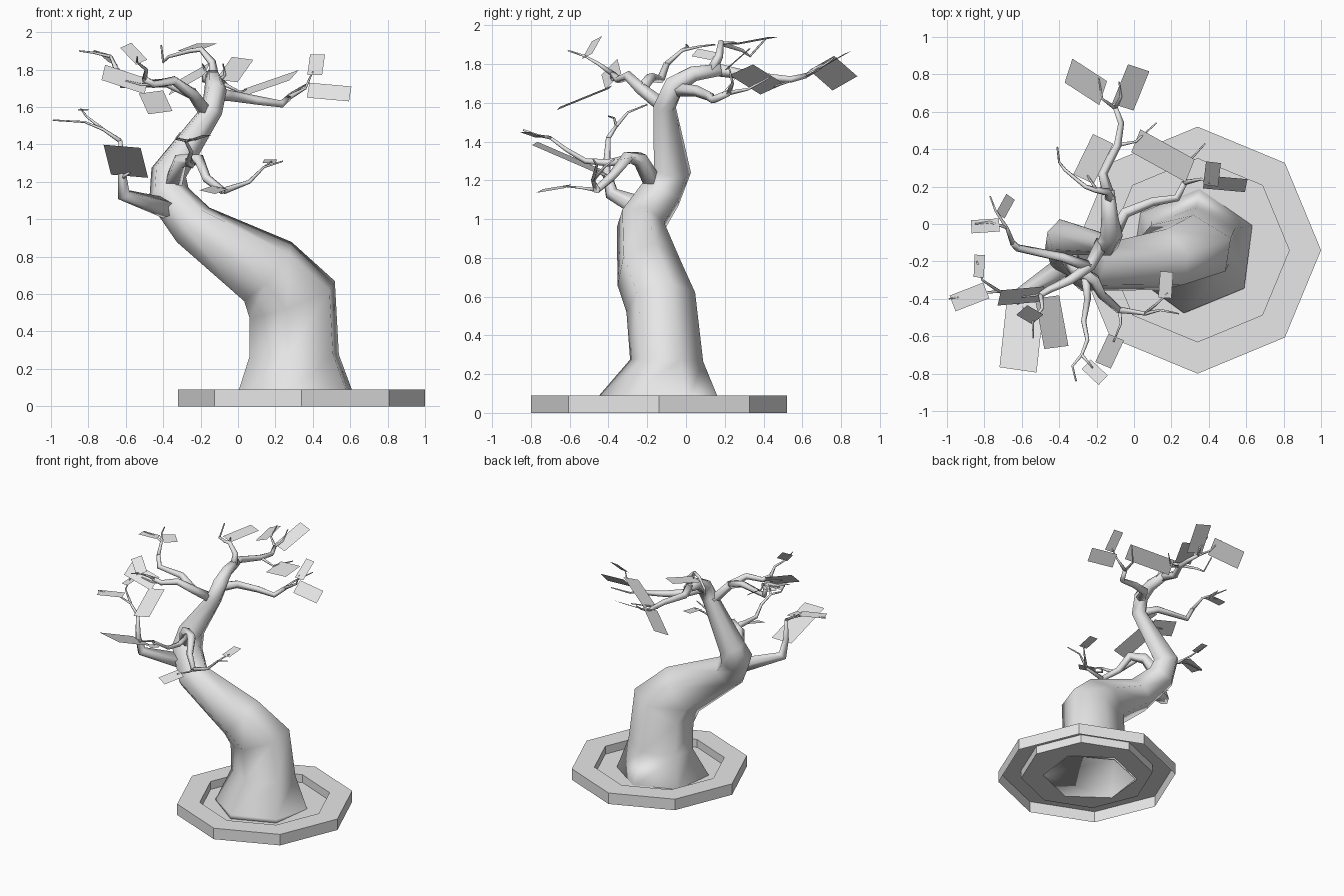
import bpy
import bmesh
from math import cos, sin, pi
from mathutils import Vector

default_cube = bpy.data.objects.get("Cube")
if default_cube:
    bpy.data.objects.remove(default_cube, do_unlink=True)

# One plain grey for everything
grey = bpy.data.materials.new("plain grey")
grey.use_nodes = True
grey.diffuse_color = (.8, .8, .8, 1)
grey.node_tree.nodes["Principled BSDF"].inputs["Base Color"].default_value = (.8, .8, .8, 1)


def finish(name, bm, smooth=False, fix_normals=True):
    """Turn a bmesh into a named, coloured object."""
    if fix_normals:
        bmesh.ops.recalc_face_normals(bm, faces=bm.faces)
    for face in bm.faces:
        face.smooth = smooth
    mesh = bpy.data.meshes.new(name)
    bm.to_mesh(mesh)
    bm.free()
    mesh.materials.append(grey)
    obj = bpy.data.objects.new(name, mesh)
    bpy.context.collection.objects.link(obj)
    return obj


def bridge(bm, lower, upper):
    """Join two closed rings of vertices with quads."""
    count = len(lower)
    for i in range(count):
        j = (i + 1) % count
        bm.faces.new((lower[i], lower[j], upper[j], upper[i]))


def tube(name, points, radii, sides, turn=0.0):
    """Sweep an elliptical ring along a path, carrying the frame without twist."""
    bm = bmesh.new()
    path = [Vector(p) for p in points]
    across = Vector((1, 0, 0))
    if abs((path[1] - path[0]).normalized().x) > .8:
        across = Vector((0, 1, 0))
    rings = []
    for i, centre in enumerate(path):
        before = path[max(i - 1, 0)]
        after = path[min(i + 1, len(path) - 1)]
        if 0 < i < len(path) - 1:
            along = (centre - before).normalized() + (after - centre).normalized()
        else:
            along = after - before
        along.normalize()
        across = (across - along * across.dot(along)).normalized()
        other = along.cross(across)
        wide, deep = radii[i]
        ring = []
        for k in range(sides):
            angle = turn + 2 * pi * k / sides
            ring.append(bm.verts.new(centre + across * wide * cos(angle) + other * deep * sin(angle)))
        rings.append(ring)
    for lower, upper in zip(rings, rings[1:]):
        bridge(bm, lower, upper)
    bm.faces.new(rings[0])
    bm.faces.new(rings[-1])
    return finish(name, bm, smooth=True)


def branch(name, thick, thin, *points):
    """A five-sided limb that tapers by a steady ratio from thick to thin."""
    last = len(points) - 1
    sizes = [thick * (thin / thick) ** (i / last) for i in range(last + 1)]
    return tube(name, points, [(size, size) for size in sizes], sides=5)


def leaf(name, base, tip, width, rise=0.0):
    """A flat rectangle from base to tip; rise lifts its left-hand edge."""
    base, tip = Vector(base), Vector(tip)
    along = (tip - base).normalized()
    side = Vector((-along.y, along.x, 0)).normalized() * width + Vector((0, 0, rise))
    side = (side - along * side.dot(along)) / 2
    bm = bmesh.new()
    corners = (base - side, tip - side, tip + side, base + side)
    bm.faces.new([bm.verts.new(corner) for corner in corners])
    return finish(name, bm, fix_normals=False)


# Octagonal planter: an open-bottomed shell with a sunken floor
planter = bmesh.new()
loops = []
for radius, height in [(.66, 0), (.66, .09), (.49, .09), (.49, .025)]:
    loops.append([planter.verts.new((.34 + radius * cos(pi * k / 4), -.14 + radius * sin(pi * k / 4), height))
                  for k in range(8)])
for first, second in zip(loops, loops[1:]):
    bridge(planter, first, second)
planter.faces.new(loops[-1])
finish("planter", planter, fix_normals=False)

# Trunk: wide level foot, lean to the left, elbow, then back up to the crown
trunk_path = [
    (.31, -.14, .02), (.31, -.14, .03), (.3, -.1, .27), (.29, -.13, .57), (.16, -.19, .72),
    (-.24, -.235, .97), (-.37, -.13, 1.13), (-.37, -.07, 1.25), (-.14, -.11, 1.58),
    (-.12, -.06, 1.69), (-.13, .04, 1.75), (-.14, .18, 1.77)]
trunk_size = [
    (.35, .34), (.35, .34), (.26, .19), (.265, .185), (.21, .175),
    (.13, .13), (.11, .12), (.1, .1), (.06, .06),
    (.06, .06), (.045, .045), (.035, .035)]
tube("trunk", trunk_path, trunk_size, sides=6, turn=.4)

# Low left limb
branch("low_left_branch", .065, .013, (-.32, -.19, 1.04), (-.61, -.38, 1.13),
       (-.62, -.41, 1.25), (-.63, -.4, 1.42))
branch("low_left_twig", .013, .004, (-.63, -.4, 1.42), (-.72, -.36, 1.48),
       (-.82, -.37, 1.52), (-.99, -.4, 1.53))
branch("low_left_side_twig", .01, .004, (-.72, -.36, 1.48), (-.81, -.3, 1.55), (-.84, -.2, 1.59))
branch("low_left_leaf_stalk", .013, .005, (-.62, -.41, 1.22), (-.58, -.46, 1.25))
leaf("low_left_leaf", (-.79, -.355, 1.53), (-.97, -.425, 1.53), .09)
leaf("low_left_side_leaf", (-.83, -.285, 1.58), (-.825, -.165, 1.59), .055)
leaf("low_left_broad_leaf", (-.58, -.41, 1.23), (-.62, -.78, 1.39), .2, rise=-.02)

# Low front limb, splitting forward and to the right
branch("low_front_branch", .055, .02, (-.36, -.15, 1.15), (-.31, -.24, 1.31),
       (-.21, -.3, 1.32), (-.17, -.38, 1.22), (-.08, -.46, 1.15))
branch("low_right_twig", .019, .004, (-.08, -.46, 1.15), (.06, -.48, 1.2),
       (.14, -.46, 1.28), (.24, -.48, 1.31))
branch("low_right_side_twig", .011, .004, (.06, -.48, 1.2), (.13, -.42, 1.27), (.18, -.37, 1.31))
branch("low_middle_twig", .012, .004, (-.08, -.46, 1.15), (-.07, -.53, 1.16), (-.11, -.63, 1.17))
branch("low_front_twig", .026, .005, (-.26, -.29, 1.31), (-.25, -.4, 1.29), (-.27, -.52, 1.3),
       (-.25, -.62, 1.36), (-.28, -.7, 1.42), (-.33, -.76, 1.43), (-.31, -.84, 1.46))
branch("low_front_side_twig", .01, .004, (-.28, -.7, 1.42), (-.22, -.77, 1.43))
leaf("low_right_leaf", (.175, -.255, 1.32), (.165, -.395, 1.3), .07)
leaf("low_middle_leaf", (-.095, -.605, 1.17), (-.165, -.755, 1.145), .09, rise=-.02)
leaf("low_front_leaf", (-.255, -.75, 1.42), (-.165, -.835, 1.45), .07)

# High front limb
branch("high_front_branch", .04, .017, (-.17, -.1, 1.57), (-.24, -.23, 1.67),
       (-.34, -.3, 1.74), (-.45, -.35, 1.72), (-.5, -.38, 1.75))
branch("high_front_twig", .015, .004, (-.5, -.38, 1.75), (-.49, -.45, 1.8),
       (-.54, -.52, 1.84), (-.54, -.61, 1.87))
branch("high_front_side_twig", .012, .004, (-.45, -.35, 1.72), (-.52, -.38, 1.72), (-.6, -.39, 1.74))
leaf("high_front_leaf", (-.49, -.375, 1.71), (-.72, -.395, 1.785), .08, rise=-.09)
leaf("high_front_drooping_leaf", (-.465, -.39, 1.68), (-.415, -.66, 1.57), .13, rise=.02)
leaf("high_front_upright_leaf", (-.515, -.51, 1.84), (-.6, -.46, 1.93), .075, rise=-.05)

# High left limb
branch("high_left_branch", .033, .017, (-.24, -.23, 1.67), (-.38, -.18, 1.73),
       (-.62, -.13, 1.72), (-.65, -.1, 1.8))
branch("high_left_twig", .015, .004, (-.65, -.1, 1.8), (-.68, -.02, 1.87),
       (-.74, .07, 1.89), (-.77, .15, 1.9))
branch("high_left_side_twig", .01, .004, (-.68, -.02, 1.87), (-.77, .01, 1.89), (-.85, 0, 1.9))
leaf("high_left_leaf", (-.72, -.005, 1.89), (-.87, -.015, 1.89), .07)
leaf("high_left_side_leaf", (-.715, .045, 1.86), (-.66, .145, 1.84), .055, rise=.04)

# High right limb
branch("high_right_branch", .038, .017, (-.12, -.08, 1.67), (-.05, .06, 1.66),
       (.1, .12, 1.635), (.23, .14, 1.615), (.27, .22, 1.65))
branch("high_right_twig", .015, .004, (.27, .22, 1.65), (.36, .24, 1.7), (.4, .22, 1.79))
branch("high_right_side_twig", .013, .004, (.27, .22, 1.65), (.28, .32, 1.67), (.38, .43, 1.73))
leaf("high_right_leaf", (.375, .225, 1.69), (.6, .205, 1.67), .07, rise=.08)
leaf("high_right_upright_leaf", (.41, .205, 1.77), (.425, .33, 1.88), .08)
leaf("high_right_broad_leaf", (.3, .285, 1.77), (.01, .445, 1.67), .13, rise=-.06)

# Back limb continuing the trunk
branch("back_branch", .035, .014, (-.14, .16, 1.77), (-.17, .27, 1.75),
       (-.09, .42, 1.73), (-.07, .54, 1.72), (-.1, .62, 1.74))
branch("back_left_twig", .012, .004, (-.1, .62, 1.74), (-.17, .67, 1.78), (-.19, .78, 1.83))
branch("back_right_twig", .012, .004, (-.1, .62, 1.74), (-.07, .68, 1.77), (-.08, .76, 1.83))
branch("back_side_twig", .012, .004, (-.09, .42, 1.73), (.01, .44, 1.68), (.12, .54, 1.71))
leaf("back_left_leaf", (-.165, .7, 1.805), (-.35, .82, 1.7), .13, rise=-.09)
leaf("back_right_leaf", (-.06, .625, 1.74), (.025, .835, 1.86), .12, rise=.02)

# Topmost limb
branch("top_branch", .03, .005, (-.13, .13, 1.76), (-.14, .17, 1.84), (-.2, .18, 1.91),
       (-.26, .2, 1.9), (-.37, .29, 1.87), (-.4, .33, 1.84), (-.41, .41, 1.93))
branch("top_twig", .011, .004, (-.2, .18, 1.91), (-.25, .26, 1.91))
leaf("top_leaf", (-.27, .24, 1.9), (-.165, .455, 1.94), .12)
